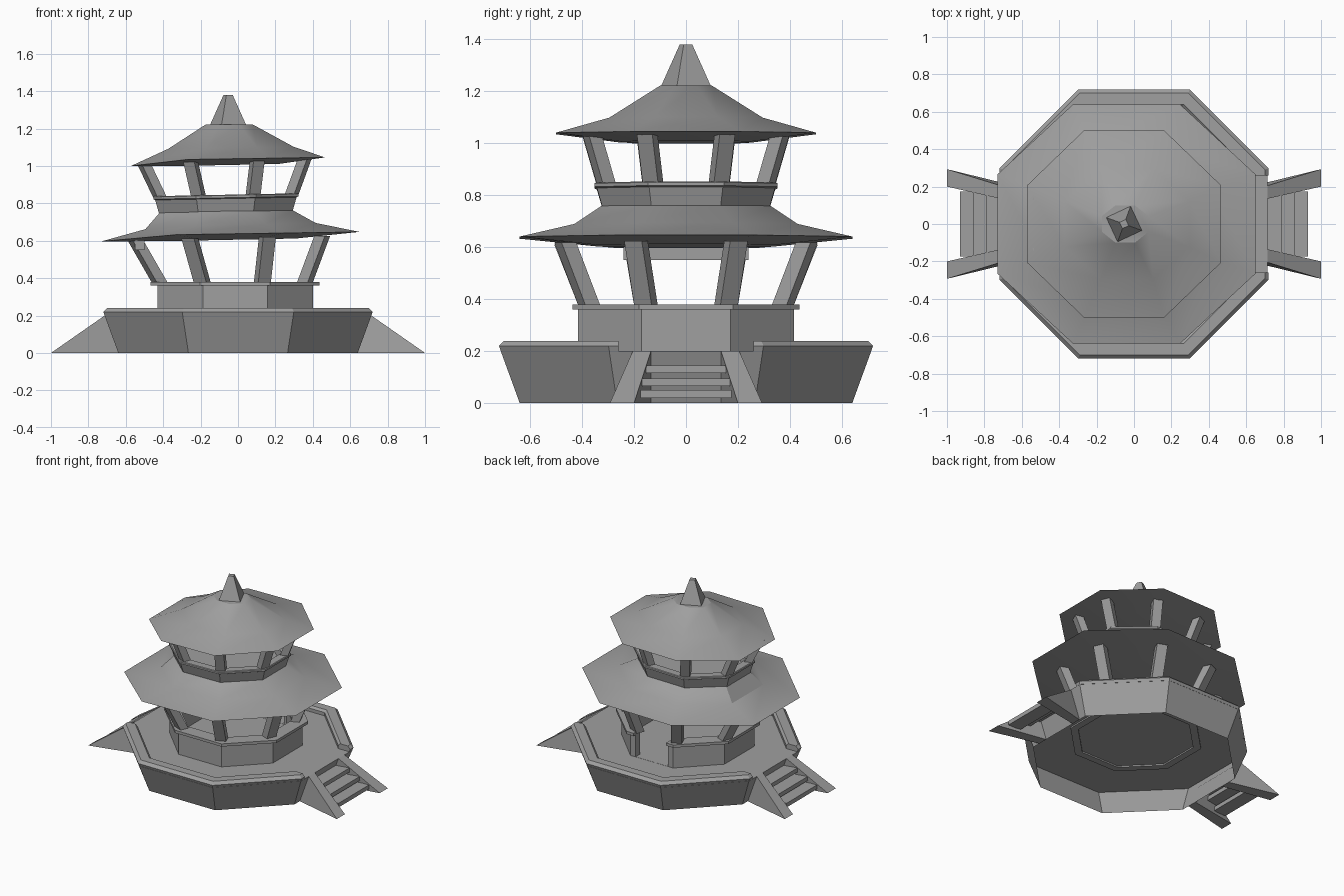
import bpy
import bmesh
import math
from mathutils import Vector

if "Cube" in bpy.data.objects:
    bpy.data.objects.remove(bpy.data.objects["Cube"], do_unlink=True)

stone = bpy.data.materials.new("stone_grey")
stone.use_nodes = True
GREY = (0.35, 0.35, 0.35, 1)
stone.diffuse_color = GREY
stone.node_tree.nodes["Principled BSDF"].inputs["Base Color"].default_value = GREY


def finish(name, bm, smooth=False):
    bmesh.ops.recalc_face_normals(bm, faces=bm.faces)
    mesh = bpy.data.meshes.new(name)
    bm.to_mesh(mesh)
    bm.free()
    mesh.materials.append(stone)
    obj = bpy.data.objects.new(name, mesh)
    bpy.context.collection.objects.link(obj)
    if smooth:
        bpy.ops.object.select_all(action="DESELECT")
        obj.select_set(True)
        bpy.context.view_layer.objects.active = obj
        bpy.ops.object.shade_smooth_by_angle(angle=math.radians(30))
    return obj


def octagon(ax, ay, cx, z, tilt=0.0, droop=0.0):
    """Octagon with flat sides on the axes, sloping along x; droop lowers its -x side."""
    pts = []
    k = 1 / math.cos(math.radians(22.5))
    for i in range(8):
        a = math.radians(22.5 + 45 * i)
        dx = ax * k * math.cos(a)
        sag = droop if dx < -0.8 * ax else 0
        pts.append(Vector((cx + dx, ay * k * math.sin(a), z + tilt * dx - sag)))
    return pts


def loft(name, rings, closed=False, smooth=False, bottom=True):
    """Skin a stack of rings; closed joins last to first, else the ends are capped."""
    bm = bmesh.new()
    loops = [[bm.verts.new(p) for p in ring] for ring in rings]
    n = len(loops[0])
    pairs = list(zip(loops, loops[1:]))
    if closed:
        pairs.append((loops[-1], loops[0]))
    else:
        bm.faces.new(loops[-1])
        if bottom:
            bm.faces.new(loops[0])
    for a, b in pairs:
        for i in range(n):
            j = (i + 1) % n
            bm.faces.new((a[i], a[j], b[j], b[i]))
    return finish(name, bm, smooth)


def box(name, lo, hi):
    rings = [[(lo[0], lo[1], z), (hi[0], lo[1], z), (hi[0], hi[1], z), (lo[0], hi[1], z)]
             for z in (lo[2], hi[2])]
    return loft(name, rings)


def cut(obj, lo, hi):
    """Cut a box-shaped opening and drop the cutter."""
    cutter = box("cutter", lo, hi)
    cutter.hide_render = True
    mod = obj.modifiers.new("opening", "BOOLEAN")
    mod.operation = "DIFFERENCE"
    mod.solver = "EXACT"
    mod.object = cutter
    bpy.context.view_layer.objects.active = obj
    bpy.ops.object.modifier_apply(modifier=mod.name)
    bpy.data.objects.remove(cutter, do_unlink=True)


def columns(name, low, high, size):
    """Eight square posts leaning from the low corners to the high corners."""
    for i, (p, q) in enumerate(zip(low, high)):
        a = math.radians(22.5 + 45 * i)
        out = Vector((math.cos(a), math.sin(a), 0)) * size * 0.42
        side = Vector((-math.sin(a), math.cos(a), 0)) * size * 0.5
        loft(f"{name}_{i + 1}",
             [[c - out - side, c + out - side, c + out + side, c - out + side] for c in (p, q)])


# Flared terrace, hollow underneath, and its low parapet, open at both stairs
loft("terrace", [octagon(0.64, 0.64, 0, 0), octagon(0.713, 0.713, 0, 0.2)], bottom=False)
parapet = loft("terrace_parapet",
               [octagon(a, a, 0, z) for a, z in
                ((0.713, 0.201), (0.72, 0.22), (0.70, 0.24), (0.64, 0.24), (0.625, 0.225),
                 (0.625, 0.201))],
               closed=True)
for s in (-1, 1):
    cut(parapet, (s * 0.72 - 0.2, -0.26, 0.1), (s * 0.72 + 0.2, 0.26, 0.4))

# Stairs of open planks with splayed ramps on either side
for s, tag in ((1, "left"), (-1, "right")):
    for t, end in ((1, "back"), (-1, "front")):
        loft(f"{tag}_stair_ramp_{end}",
             [[(s * 0.64, t * top, 0), (s * 1.0, t * toe, 0), (s * 0.713, t * top, 0.2)]
              for top, toe in ((0.135, 0.2), (0.205, 0.293))])
    for i, (reach, z) in enumerate(((0.93, 0.05), (0.86, 0.095), (0.79, 0.145))):
        xs = sorted((s * (reach - 0.1), s * reach))
        box(f"{tag}_step_{i + 1}", (xs[0], -0.175, z - 0.03), (xs[1], 0.175, z))

# Lower gallery wall and coping, with a doorway at the back
wall = loft("lower_wall", [octagon(a, a, -0.015, z) for a, z in
                           ((0.415, 0.19), (0.415, 0.365), (0.365, 0.365), (0.365, 0.19))],
            closed=True)
coping = loft("lower_coping", [octagon(a + 0.015, a, -0.015, z) for a, z in
                               ((0.437, 0.36), (0.437, 0.38), (0.34, 0.38), (0.34, 0.36))],
              closed=True)
for part in (wall, coping):
    cut(part, (-0.145, 0.2, 0.201), (0.115, 0.6, 0.6))

# Lower columns and the beam across one side
columns("lower_column", octagon(0.385, 0.37, -0.03, 0.37),
        octagon(0.5, 0.465, -0.05, 0.615, 0.02), 0.073)
box("side_beam", (-0.55, -0.24, 0.55), (-0.5, 0.24, 0.605))

# Lower roof, sagging on one side
loft("lower_roof", [
    octagon(0.35, 0.33, -0.04, 0.605, 0.02),
    octagon(0.69, 0.64, -0.04, 0.637, 0.015, 0.03),
    octagon(0.455, 0.43, -0.04, 0.686, 0.02, 0.015),
    octagon(0.355, 0.325, -0.06, 0.758, 0.01)], smooth=True)

# Upper gallery: floor, flared wall with a lip
loft("upper_floor", [octagon(0.33, 0.3, -0.065, 0.74), octagon(0.34, 0.31, -0.065, 0.785, 0.02)])
loft("upper_wall", [octagon(a + 0.035, a, -0.065, z, 0.02) for a, z in
                    ((0.322, 0.752), (0.343, 0.825), (0.353, 0.83), (0.353, 0.842), (0.348, 0.846),
                     (0.295, 0.846), (0.28, 0.752))], closed=True)
columns("upper_column", octagon(0.35, 0.305, -0.065, 0.835, 0.02),
        octagon(0.43, 0.36, -0.075, 1.025, 0.02), 0.064)

# Upper roof and the pyramid finial
loft("upper_roof", [
    octagon(0.27, 0.25, -0.053, 1.005, 0.02),
    octagon(0.518, 0.5, -0.053, 1.038, 0.015, 0.03),
    octagon(0.335, 0.295, -0.037, 1.097, 0.015),
    octagon(0.125, 0.1, -0.047, 1.222)], smooth=True)
loft("finial", [[(-0.053 + r * math.cos(math.radians(70 + 90 * i)),
                  r * math.sin(math.radians(70 + 90 * i)), z) for i in range(4)]
                for r, z in ((0.107, 1.21), (0.026, 1.38))])
